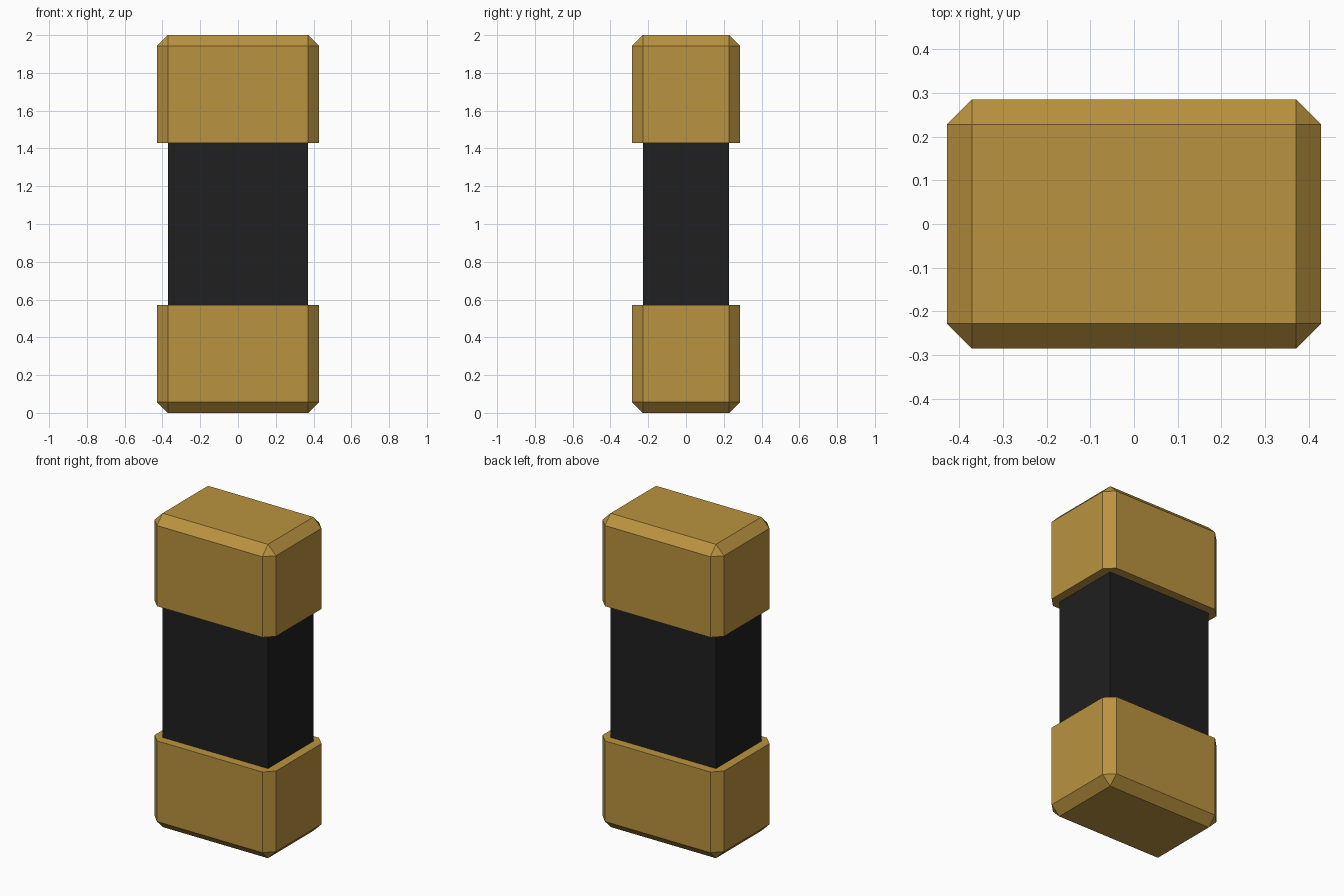
import bpy, bmesh
from mathutils import Matrix

if "Cube" in bpy.data.objects:
    bpy.data.objects.remove(bpy.data.objects["Cube"])


def material(name, color):
    mat = bpy.data.materials.new(name)
    mat.diffuse_color = color
    mat.use_nodes = True
    mat.node_tree.nodes["Principled BSDF"].inputs["Base Color"].default_value = mat.diffuse_color
    return mat


def box(name, size, center_z, mat, bevel=0.0, inner_z=None):
    """Box with every edge chamfered except those lying on the plane inner_z."""
    bm = bmesh.new()
    bmesh.ops.create_cube(bm, size=1.0, matrix=Matrix.Translation((0, 0, center_z)) @ Matrix.Diagonal((*size, 1)))
    if bevel:
        edges = [e for e in bm.edges
                 if not all(abs(v.co.z - inner_z) < 1e-4 for v in e.verts)]
        bmesh.ops.bevel(bm, geom=edges, offset=bevel, offset_type='OFFSET',
                        segments=1, affect='EDGES')
    bmesh.ops.recalc_face_normals(bm, faces=bm.faces)
    mesh = bpy.data.meshes.new(name)
    bm.to_mesh(mesh)
    bm.free()
    mesh.materials.append(mat)
    obj = bpy.data.objects.new(name, mesh)
    bpy.context.collection.objects.link(obj)
    return obj


W, D, CAP, CH = 0.857, 0.571, 0.571, 0.057
gold = material("gold", (0.49, 0.29, 0.05, 1))
black = material("black", (0.014, 0.014, 0.014, 1))

# Dark central body, seated slightly into both caps
box("body", (W - 2 * CH, D - 2 * CH, 2 - 2 * CAP + 0.02), 1.0, black)

# Chamfered end caps with a flat, sharp inner rim
box("bottom_cap", (W, D, CAP), CAP / 2, gold, CH, CAP)
box("top_cap", (W, D, CAP), 2 - CAP / 2, gold, CH, 2 - CAP)
